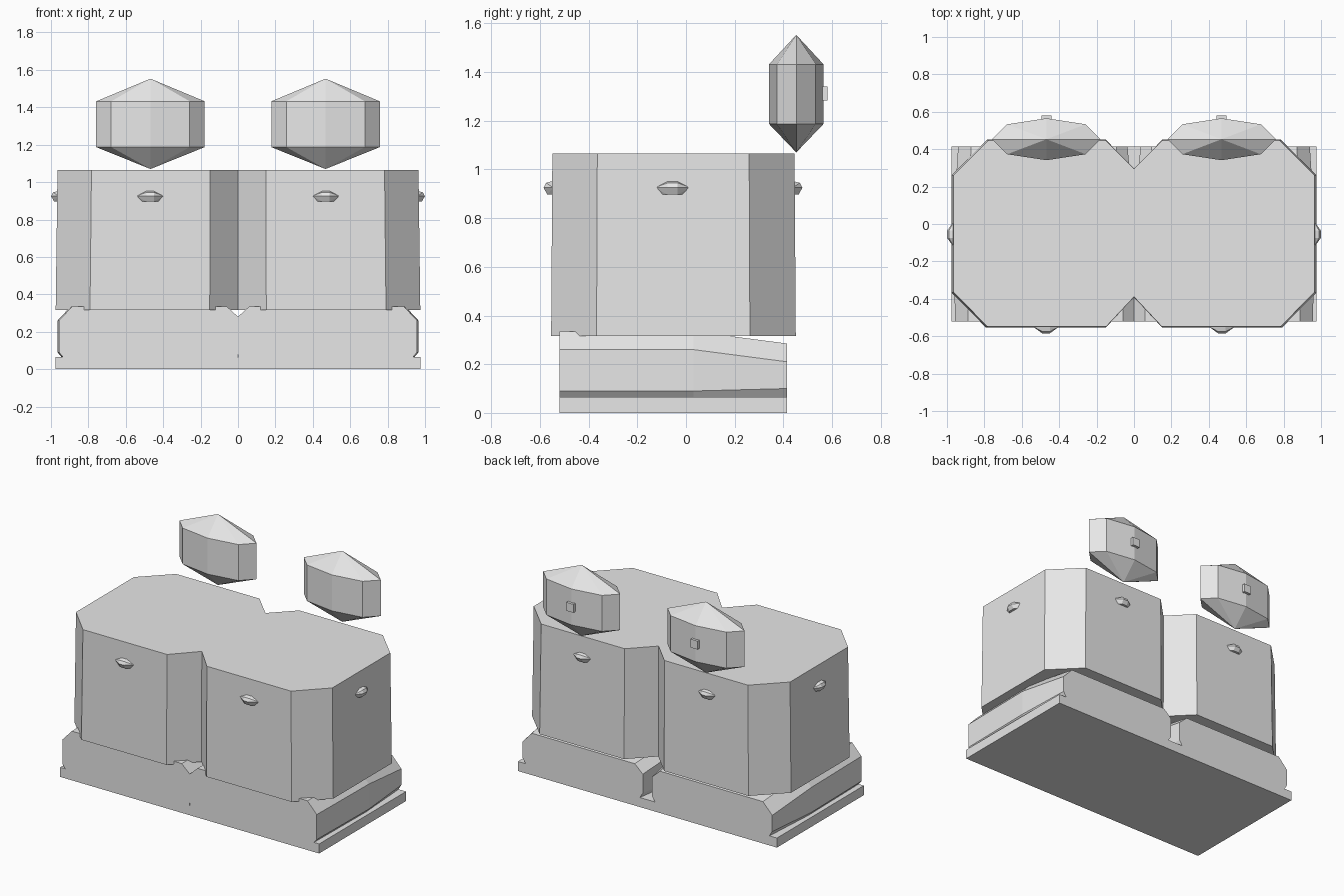
import bpy, bmesh
from math import pi
from mathutils import Matrix, Vector

if "Cube" in bpy.data.objects:
    bpy.data.objects.remove(bpy.data.objects["Cube"])

grey = bpy.data.materials.new("light_grey")
grey.use_nodes = True
grey.diffuse_color = (0.8, 0.8, 0.8, 1)
grey.node_tree.nodes["Principled BSDF"].inputs["Base Color"].default_value = (0.8, 0.8, 0.8, 1)


def finish(bm, name, matrix=Matrix()):
    bm.transform(matrix)
    bmesh.ops.recalc_face_normals(bm, faces=bm.faces)
    mesh = bpy.data.meshes.new(name)
    bm.to_mesh(mesh)
    bm.free()
    mesh.materials.append(grey)
    obj = bpy.data.objects.new(name, mesh)
    bpy.context.collection.objects.link(obj)
    return obj


def loft(rings, name):
    """Skin matching closed rings and cap both ends."""
    bm = bmesh.new()
    rows = [[bm.verts.new(p) for p in ring] for ring in rings]
    for a, b in zip(rows, rows[1:]):
        for i in range(len(a)):
            j = (i + 1) % len(a)
            bm.faces.new((a[i], a[j], b[j], b[i]))
    bm.faces.new(rows[0])
    bm.faces.new(rows[-1])
    return finish(bm, name)


def hull(points, name, matrix=Matrix()):
    bm = bmesh.new()
    for p in points:
        bm.verts.new(p)
    bmesh.ops.convex_hull(bm, input=bm.verts)
    bmesh.ops.dissolve_limit(bm, angle_limit=0.01, verts=bm.verts, edges=bm.edges)
    return finish(bm, name, matrix)


def box(lo, hi, name):
    return hull([(x, y, z) for x in (lo[0], hi[0]) for y in (lo[1], hi[1])
                 for z in (lo[2], hi[2])], name)


# Main block: two chamfered halves joined at a notched waist, slightly tapered
half = [(0, -0.39), (0.15, -0.55), (0.785, -0.55), (0.967, -0.365),
        (0.967, 0.26), (0.78, 0.447), (0.15, 0.447), (0, 0.295)]
outline = half + [(-x, y) for x, y in reversed(half[1:-1])]


def block_ring(z, grow):
    return [(x * (1 + grow), -0.05 + (y + 0.05) * (1 + grow), z) for x, y in outline]


loft([block_ring(0.315, 0.008), block_ring(1.065, -0.002)], "main_block")

# Base slab and the two undercut plinths that taper toward the back
box((-0.975, -0.52, 0), (0.975, 0.415, 0.065), "base_slab")


def plinth_ring(side, y, inner, outer, top, shoulder, inner_shoulder, waist, flare):
    profile = [(inner + flare, 0.06), (inner, waist), (inner, inner_shoulder),
               (inner + 0.06, top), (outer - 0.07, top), (outer, shoulder),
               (outer, waist), (outer - 0.025, 0.06)]
    return [(side * x, y, z) for x, z in profile]


for side, label in ((1, "left"), (-1, "right")):
    loft([plinth_ring(side, -0.52, 0, 0.957, 0.335, 0.26, 0.28, 0.09, 0.003),
          plinth_ring(side, 0.03, 0, 0.965, 0.335, 0.26, 0.28, 0.09, 0.003),
          plinth_ring(side, 0.415, 0.035, 0.94, 0.285, 0.21, 0.23, 0.10, 0.025)],
         label + "_plinth")

# Small faceted knobs on every side wall; local -y points outward
knob = [(s * x, y, z) for s in (-1, 1) for x, y, z in (
    (0.075, 0.01, 0.0), (0.02, -0.03, 0.0), (0.05, 0.01, -0.028),
    (0.02, -0.015, -0.028), (0.02, 0.01, 0.028), (0.02, -0.02, 0.02))]
spots = [("front_left", 0.47, -0.555, 0), ("front_right", -0.47, -0.555, 0),
         ("back_left", 0.47, 0.448, pi), ("back_right", -0.47, 0.448, pi),
         ("left", 0.969, -0.055, pi / 2), ("right", -0.969, -0.055, -pi / 2)]
for label, x, y, turn in spots:
    hull(knob, label + "_knob",
         Matrix.Translation((x, y, 0.925)) @ Matrix.Rotation(turn, 4, "Z"))

# Floating flattened gems with a small peg on the back
section = [(0.29, 0), (0.21, 0.08), (0, 0.112), (-0.21, 0.08),
           (-0.29, 0), (-0.21, -0.08), (0, -0.112), (0.21, -0.08)]
for x, label in ((0.468, "left"), (-0.468, "right")):
    points = [(x, 0.453, 1.07), (x, 0.453, 1.553)]
    points += [(x + u, 0.453 + v, z) for u, v in section for z in (1.187, 1.432)]
    hull(points, label + "_gem")
    box((x - 0.027, 0.55, 1.283), (x + 0.027, 0.581, 1.34), label + "_gem_peg")
